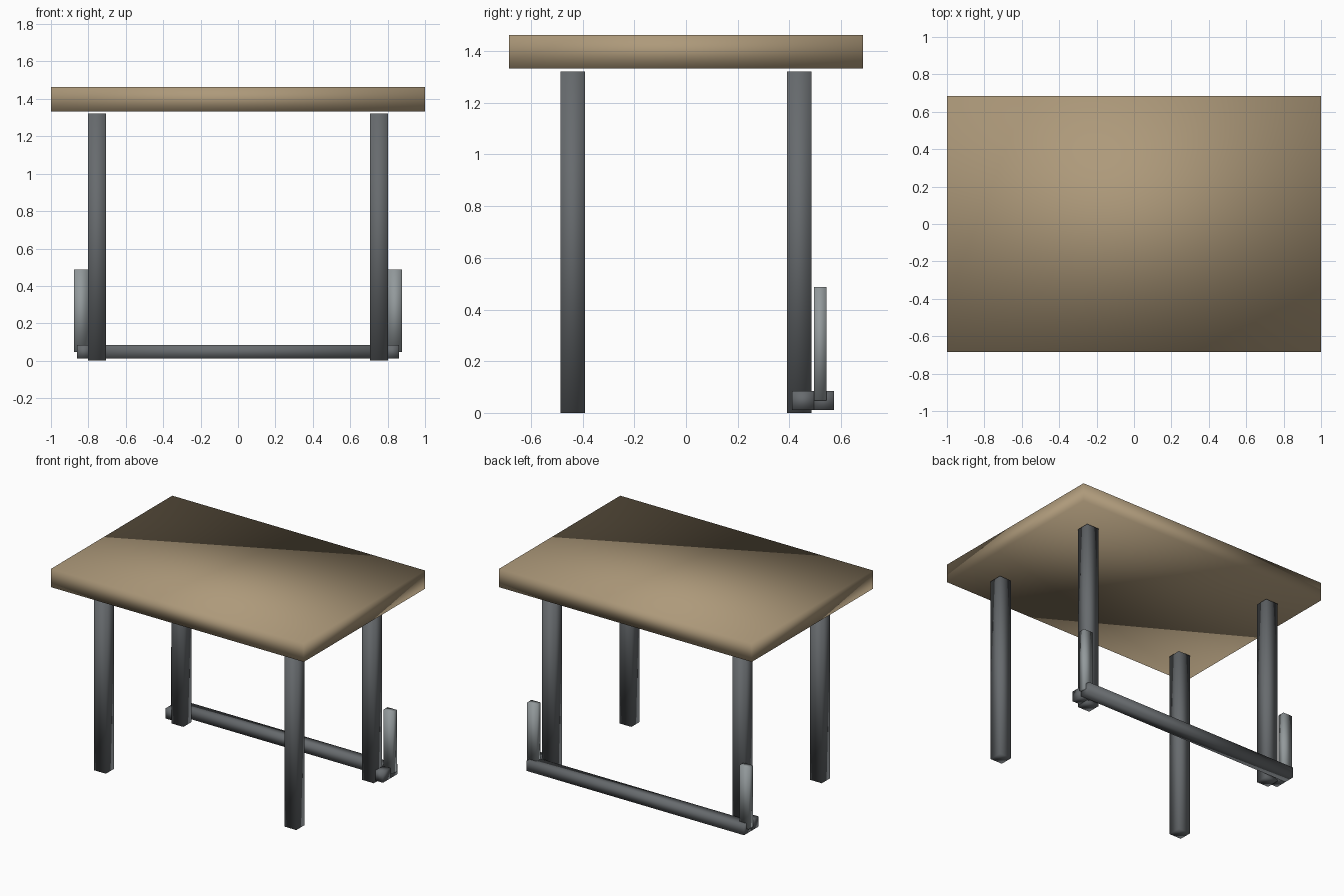
import bpy
import bmesh

if "Cube" in bpy.data.objects:
    bpy.data.objects.remove(bpy.data.objects["Cube"], do_unlink=True)


def make_material(name, rgb):
    mat = bpy.data.materials.new(name)
    mat.use_nodes = True
    colour = (*rgb, 1.0)
    mat.diffuse_color = colour
    mat.node_tree.nodes["Principled BSDF"].inputs["Base Color"].default_value = colour
    return mat


def make_box(name, xs, ys, zs, mat):
    """Smooth-shaded box spanning the given (low, high) ranges."""
    bm = bmesh.new()
    bmesh.ops.create_cube(bm, size=1.0)
    ranges = (xs, ys, zs)
    centre = [(lo + hi) / 2 for lo, hi in ranges]
    for v in bm.verts:
        v.co = [v.co[i] * (ranges[i][1] - ranges[i][0]) for i in range(3)]
    for face in bm.faces:
        face.smooth = True
    mesh = bpy.data.meshes.new(name)
    bm.to_mesh(mesh)
    bm.free()
    mesh.materials.append(mat)
    obj = bpy.data.objects.new(name, mesh)
    obj.location = centre
    bpy.context.collection.objects.link(obj)
    return obj


def mirrored(span, side):
    return tuple(sorted(side * value for value in span))


wood = make_material("tan wood", (0.42, 0.32, 0.195))
dark_metal = make_material("dark grey metal", (0.135, 0.146, 0.155))
light_metal = make_material("light grey metal", (0.29, 0.32, 0.33))

# Tabletop, floating just above the legs
make_box("tabletop", (-1.0, 1.0), (-0.685, 0.685), (1.332, 1.463), wood)

# Low rail behind the back legs
make_box("back_rail", (-0.86, 0.86), (0.495, 0.572), (0.012, 0.085), dark_metal)

for side_name, side in (("left", 1), ("right", -1)):
    # Four square legs
    for end_name, end in (("front", -1), ("back", 1)):
        make_box(f"{end_name}_{side_name}_leg", mirrored((0.706, 0.801), side),
                 mirrored((0.391, 0.485), end), (0.0, 1.322), dark_metal)

    # Short arm wrapping the outside of the back leg
    make_box(f"{side_name}_rail_arm", mirrored((0.787, 0.86), side),
             (0.41, 0.495), (0.012, 0.085), dark_metal)

    # Upright post at the rail end
    make_box(f"{side_name}_post", mirrored((0.803, 0.876), side),
             (0.495, 0.543), (0.047, 0.487), light_metal)
